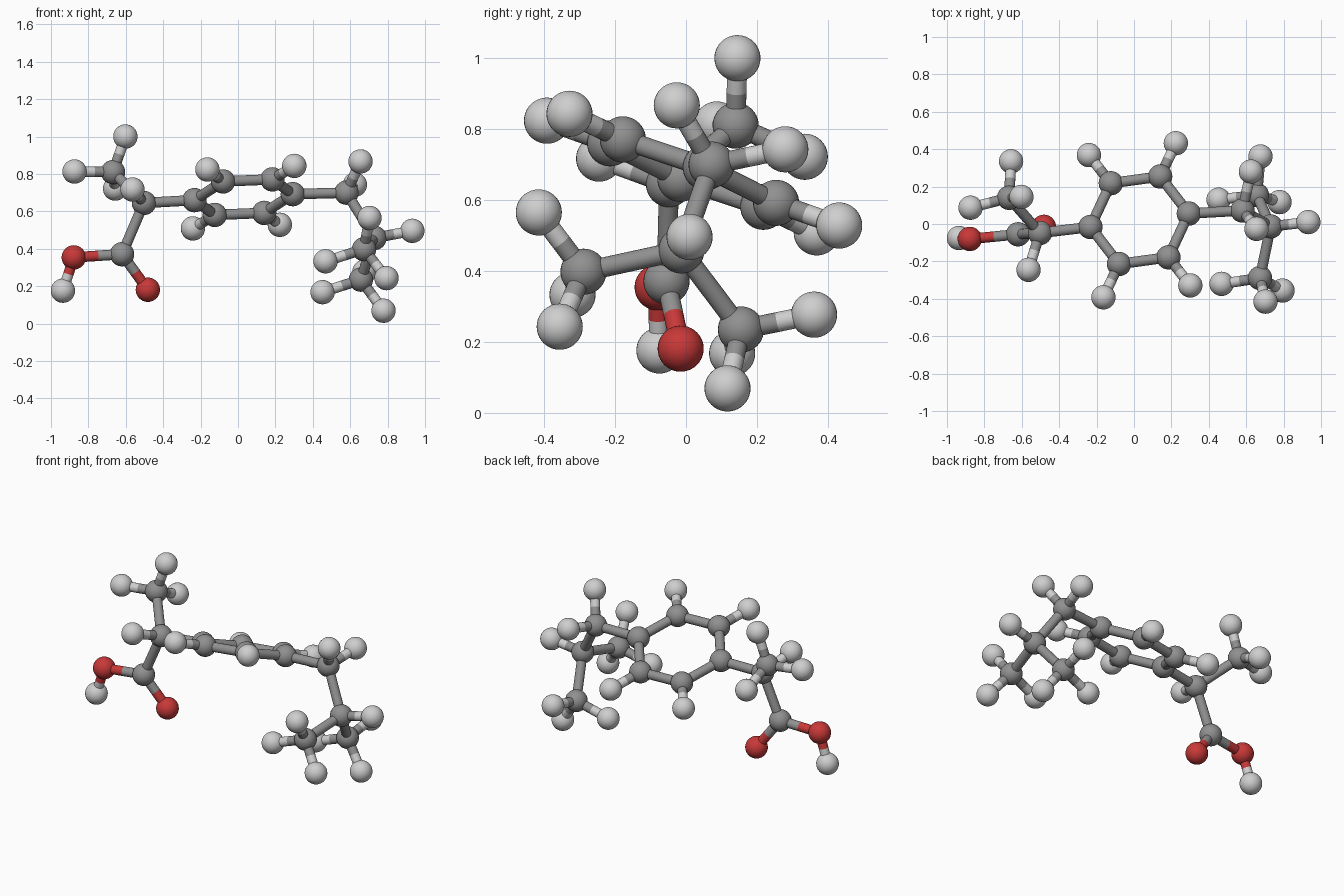
import bpy
import bmesh
from mathutils import Vector

cube = bpy.data.objects.get("Cube")
if cube:
    bpy.data.objects.remove(cube, do_unlink=True)

ATOM_RADIUS = 0.065
BOND_RADIUS = 0.028


def make_material(name, colour):
    mat = bpy.data.materials.new(name)
    mat.use_nodes = True
    mat.diffuse_color = (*colour, 1)
    mat.node_tree.nodes["Principled BSDF"].inputs["Base Color"].default_value = (*colour, 1)
    return mat


MATERIALS = {
    "carbon": make_material("mid grey", (0.28, 0.28, 0.28)),
    "hydrogen": make_material("light grey", (0.62, 0.62, 0.62)),
    "oxygen": make_material("red", (0.58, 0.04, 0.04)),
}


def add_object(name, bm, element):
    for face in bm.faces:
        face.smooth = True
    mesh = bpy.data.meshes.new(name)
    bm.to_mesh(mesh)
    bm.free()
    mesh.materials.append(MATERIALS[element])
    obj = bpy.data.objects.new(name, mesh)
    bpy.context.collection.objects.link(obj)
    return obj


def rod(name, start, end, element):
    """Open cylinder between two points."""
    bm = bmesh.new()
    axis = end - start
    bmesh.ops.create_cone(bm, cap_ends=False, segments=24, radius1=BOND_RADIUS,
                          radius2=BOND_RADIUS, depth=axis.length)
    obj = add_object(name, bm, element)
    obj.location = (start + end) / 2
    obj.rotation_mode = 'QUATERNION'
    obj.rotation_quaternion = axis.to_track_quat('Z', 'Y')


def bond(a, b):
    """One rod, or two half rods when the end atoms differ in colour."""
    (name_a, elem_a, pos_a), (name_b, elem_b, pos_b) = a, b
    name = f"bond_{name_a}_to_{name_b}"
    if elem_a == elem_b:
        rod(name, pos_a, pos_b, elem_a)
    else:
        middle = (pos_a + pos_b) / 2
        rod(name + "_near", pos_a, middle, elem_a)
        rod(name + "_far", middle, pos_b, elem_b)


def atom(name, element, position, parent=None):
    """Ball, joined to its parent ball by a bond."""
    position = Vector(position)
    bm = bmesh.new()
    bmesh.ops.create_uvsphere(bm, u_segments=32, v_segments=20, radius=ATOM_RADIUS)
    add_object(name, bm, element).location = position
    record = (name, element, position)
    if parent:
        bond(parent, record)
    return record


def carbon(name, position, parent=None, hydrogens=()):
    """Carbon ball with its attached hydrogen balls."""
    centre = atom(name, "carbon", position, parent)
    for i, spot in enumerate(hydrogens, 1):
        atom(f"{name}_hydrogen_{i}", "hydrogen", spot, centre)
    return centre


# Six-sided ring: three corners, then their opposites through the centre
ring_centre = Vector((0.03, 0.02, 0.676))
corners = [Vector(p) - ring_centre for p in
           ((-0.233, -0.016, 0.66), (-0.08, -0.214, 0.76), (0.184, -0.178, 0.771))]
corners += [-c for c in corners]
ring = []
for i, offset in enumerate(corners):
    outer = [] if i in (0, 3) else [ring_centre + offset * 1.76]
    ring.append(carbon(f"ring_carbon_{i + 1}", ring_centre + offset, None, outer))
for i in range(6):
    bond(ring[i], ring[(i + 1) % 6])

# Right side arm: branch carbon, methyl group and acid group
branch = carbon("acid_branch_carbon", (-0.503, -0.048, 0.645), ring[0],
                [(-0.564, -0.245, 0.717)])
carbon("upper_methyl", (-0.668, 0.14, 0.81), branch,
       [(-0.602, 0.145, 1.0), (-0.874, 0.087, 0.813), (-0.657, 0.335, 0.722)])
acid = carbon("acid_carbon", (-0.62, -0.055, 0.371), branch)
atom("lower_oxygen", "oxygen", (-0.482, -0.015, 0.181), acid)
hydroxyl = atom("hydroxyl_oxygen", "oxygen", (-0.878, -0.08, 0.354), acid)
atom("hydroxyl_hydrogen", "hydrogen", (-0.936, -0.075, 0.176), hydroxyl)

# Left side arm: link carbon, fork carbon and two methyl groups
link = carbon("link_carbon", (0.58, 0.072, 0.7), ring[3],
              [(0.655, -0.026, 0.867), (0.625, 0.28, 0.743)])
fork = carbon("fork_carbon", (0.73, -0.013, 0.458), link, [(0.932, 0.01, 0.496)])
carbon("front_methyl", (0.674, -0.289, 0.398), fork,
       [(0.703, -0.415, 0.565), (0.794, -0.356, 0.243), (0.468, -0.32, 0.333)])
carbon("back_methyl", (0.657, 0.155, 0.235), fork,
       [(0.778, 0.117, 0.069), (0.452, 0.13, 0.168), (0.676, 0.361, 0.277)])
